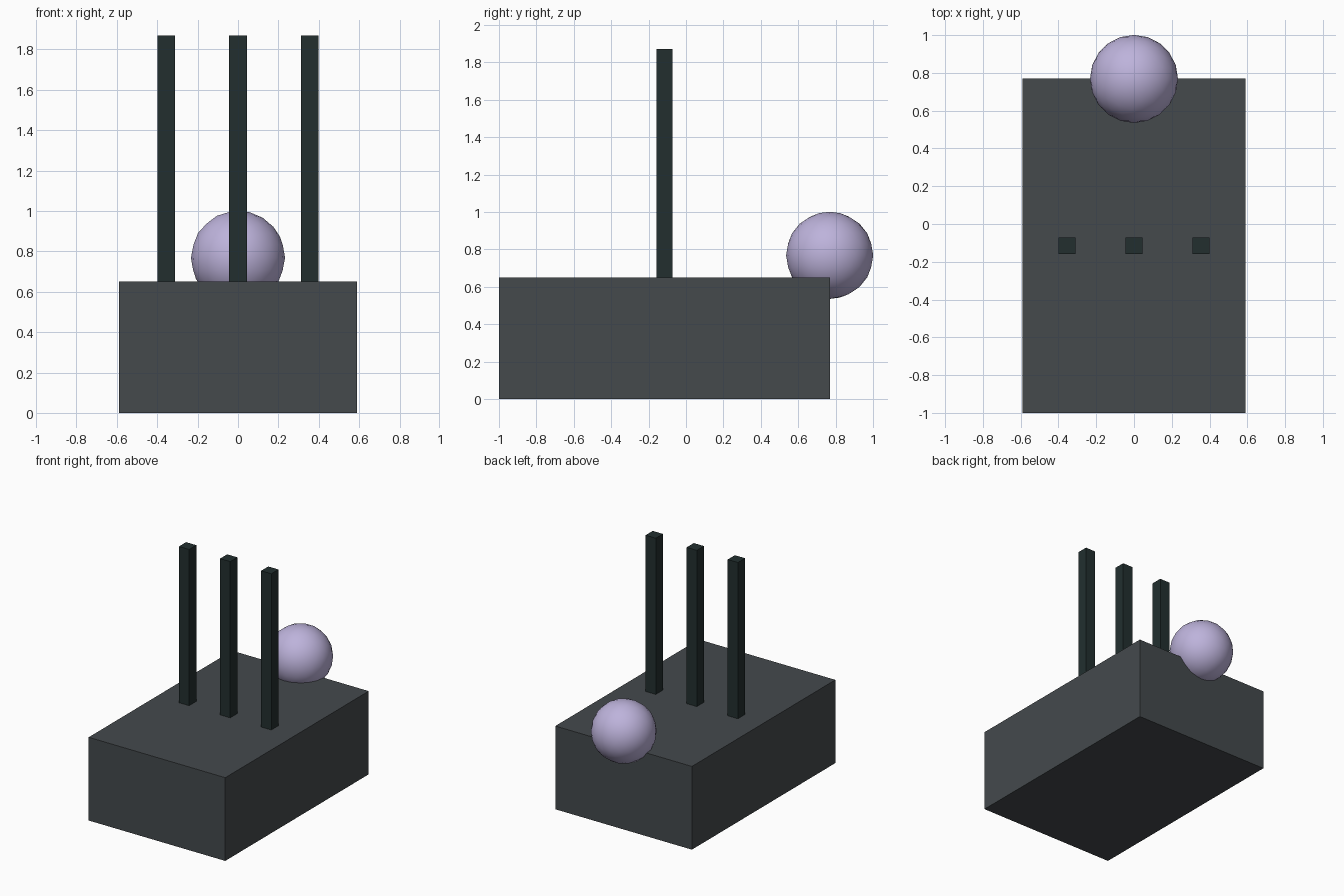
import bpy

if "Cube" in bpy.data.objects:
    bpy.data.objects.remove(bpy.data.objects["Cube"])


def material(name, rgb):
    mat = bpy.data.materials.new(name)
    mat.diffuse_color = (*rgb, 1.0)
    mat.use_nodes = True
    mat.node_tree.nodes["Principled BSDF"].inputs["Base Color"].default_value = mat.diffuse_color
    return mat


def box(name, low, high, mat):
    centre = [(a + b) / 2 for a, b in zip(low, high)]
    bpy.ops.mesh.primitive_cube_add(size=1, location=centre)
    obj = bpy.context.object
    obj.name = name
    obj.scale = [b - a for a, b in zip(low, high)]
    bpy.ops.object.transform_apply(location=False, rotation=False, scale=True)
    obj.data.materials.append(mat)
    return obj


slate = material("slate grey", (0.058, 0.067, 0.073))
dark = material("dark green grey", (0.016, 0.028, 0.028))
lavender = material("lavender", (0.51, 0.45, 0.71))

# Main block
box("base_block", (-0.59, -1.0, 0.0), (0.59, 0.77, 0.65), slate)

# Row of three upright posts
for label, x in (("left", -0.355), ("middle", 0.0), ("right", 0.355)):
    box(label + "_post", (x - 0.044, -0.159, 0.6), (x + 0.044, -0.071, 1.87), dark)

# Ball sunk into the middle of the back top edge
bpy.ops.mesh.primitive_ico_sphere_add(subdivisions=3, radius=0.233, location=(0, 0.768, 0.768))
ball = bpy.context.object
ball.name = "ball"
ball.data.materials.append(lavender)
bpy.ops.object.shade_smooth()
